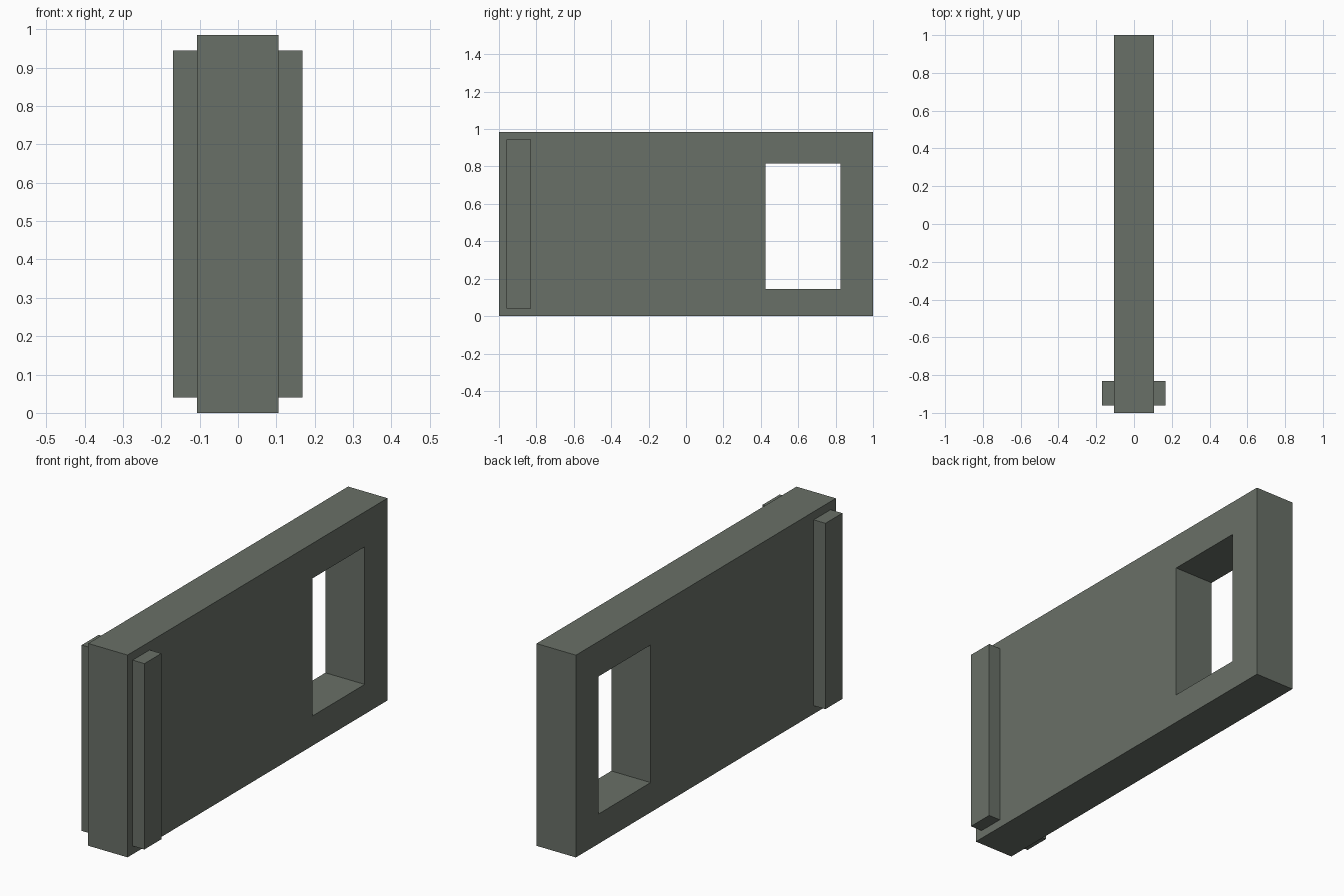
import bpy, bmesh

if "Cube" in bpy.data.objects:
    bpy.data.objects.remove(bpy.data.objects["Cube"])

mat = bpy.data.materials.new("grey green")
mat.diffuse_color = (0.141, 0.162, 0.136, 1)
mat.use_nodes = True
mat.node_tree.nodes["Principled BSDF"].inputs["Base Color"].default_value = mat.diffuse_color


def finish(name, bm):
    bmesh.ops.recalc_face_normals(bm, faces=bm.faces)
    mesh = bpy.data.meshes.new(name)
    bm.to_mesh(mesh)
    bm.free()
    mesh.materials.append(mat)
    obj = bpy.data.objects.new(name, mesh)
    bpy.context.collection.objects.link(obj)
    return obj


def box(name, x0, x1, y0, y1, z0, z1):
    bm = bmesh.new()
    bmesh.ops.create_cube(bm, size=1)
    for v in bm.verts:
        v.co = (x1 if v.co.x > 0 else x0,
                y1 if v.co.y > 0 else y0,
                z1 if v.co.z > 0 else z0)
    return finish(name, bm)


def ring(bm, x, y0, y1, z0, z1):
    return [bm.verts.new((x, y, z)) for y, z in
            ((y0, z0), (y1, z0), (y1, z1), (y0, z1))]


# Upright slab with a rectangular window through it
X0, X1 = -0.107, 0.105
OUTER = (-1.0, 1.0, 0.0, 0.985)
WINDOW = (0.425, 0.825, 0.145, 0.815)
bm = bmesh.new()
loops = [ring(bm, X0, *OUTER), ring(bm, X1, *OUTER),
         ring(bm, X1, *WINDOW), ring(bm, X0, *WINDOW)]
for k in range(4):
    a, b = loops[k], loops[(k + 1) % 4]
    for i in range(4):
        j = (i + 1) % 4
        bm.faces.new((a[i], a[j], b[j], b[i]))
finish("slab", bm)

# Raised strip on each side near the front end
for name, x0, x1 in (("left_strip", -0.17, X0), ("right_strip", X1, 0.168)):
    box(name, x0, x1, -0.96, -0.83, 0.04, 0.945)
